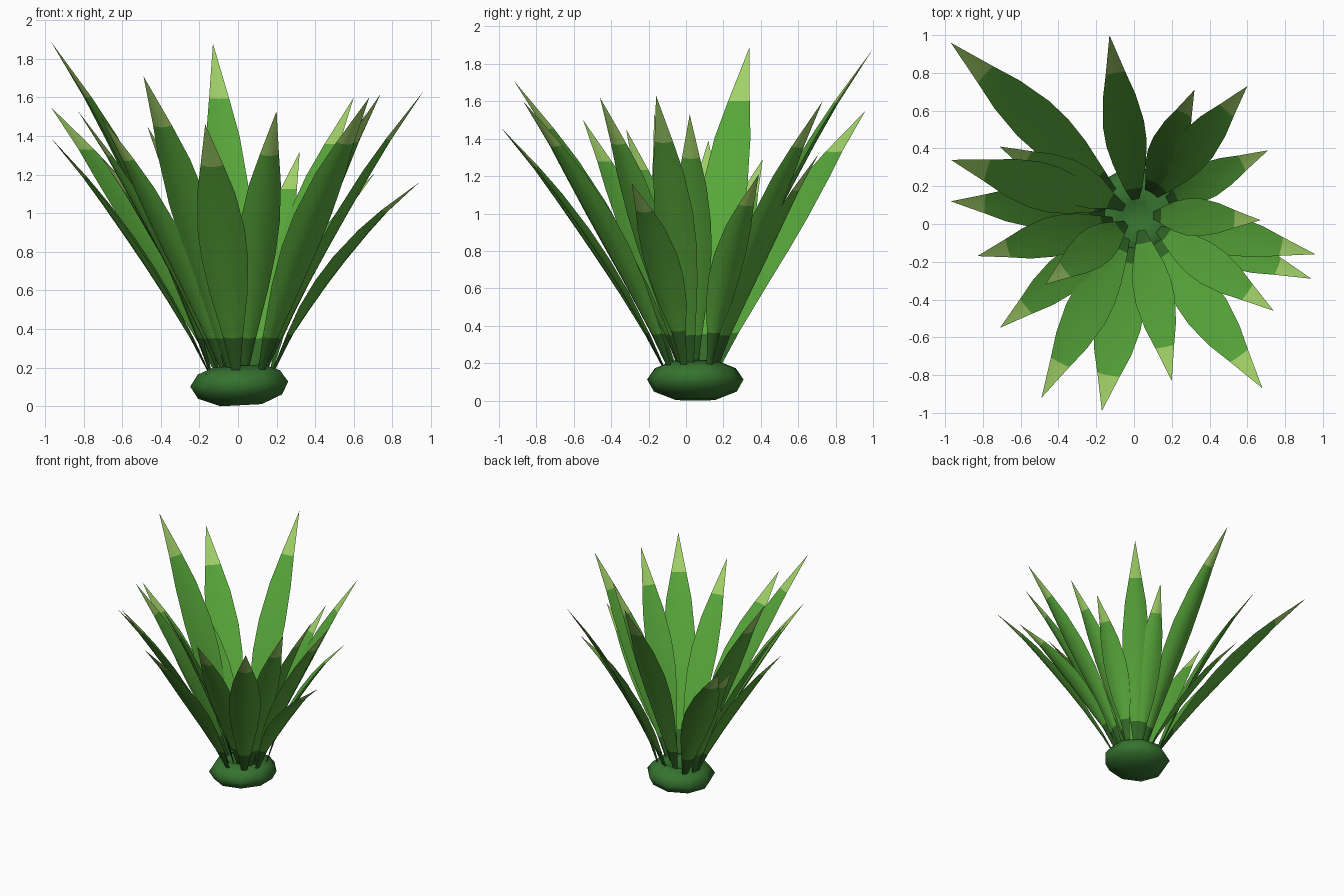
import bpy, bmesh, math
from mathutils import Vector

cube = bpy.data.objects.get("Cube")
if cube:
    bpy.data.objects.remove(cube)


def material(name, rgb):
    m = bpy.data.materials.new(name)
    m.use_nodes = True
    colour = (*rgb, 1)
    m.diffuse_color = colour
    m.node_tree.nodes["Principled BSDF"].inputs["Base Color"].default_value = colour
    return m


LEAF = material("leaf green", (0.095, 0.38, 0.042))
DARK = material("dark leaf base", (0.032, 0.14, 0.02))
TIP = material("pale leaf tip", (0.36, 0.64, 0.14))
CORE = material("core green", (0.036, 0.17, 0.028))
CENTRE = Vector((0.02, 0.05, 0))


def finish(name, bm, mats, angle):
    bmesh.ops.remove_doubles(bm, verts=bm.verts, dist=0.0005)
    bmesh.ops.recalc_face_normals(bm, faces=bm.faces)
    me = bpy.data.meshes.new(name)
    bm.to_mesh(me)
    bm.free()
    for m in mats:
        me.materials.append(m)
    ob = bpy.data.objects.new(name, me)
    bpy.context.collection.objects.link(ob)
    bpy.ops.object.select_all(action='DESELECT')
    ob.select_set(True)
    bpy.context.view_layer.objects.active = ob
    bpy.ops.object.shade_smooth_by_angle(angle=math.radians(angle))
    return ob


def skin(bm, rings):
    """Bridge consecutive rings; returns the faces of each band."""
    bands = []
    for a, b in zip(rings, rings[1:]):
        n = len(a)
        bands.append([bm.faces.new((a[i], a[(i + 1) % n], b[(i + 1) % n], b[i]))
                      for i in range(n)])
    return bands


# Squat rounded core, slightly tilted
bm = bmesh.new()
rings = []
for r, z in ((0.11, 0.0), (0.225, 0.045), (0.262, 0.11), (0.22, 0.17), (0.13, 0.205), (0.07, 0.17)):
    rings.append([bm.verts.new((-r * math.cos(k * math.tau / 9), r * math.sin(k * math.tau / 9), z))
                  for k in range(9)])
skin(bm, rings)
bm.faces.new(rings[0])
bm.faces.new(rings[-1])
core = finish("core", bm, [CORE], 85)
core.location = CENTRE + Vector((0, 0, 0.005))
core.rotation_euler = (0, math.radians(-3), 0)

# Leaf cross-section (across, depth) in half widths: convex below, shallow above
SECTION = ((-1, 0), (-0.55, -0.22), (0, -0.32), (0.55, -0.22), (1, 0),
           (0.5, -0.04), (0, -0.06), (-0.5, -0.04))
# Half width along the leaf
PROFILE = ((0, 0.15), (0.14, 0.42), (0.3, 0.8), (0.43, 0.98), (0.55, 1.0),
           (0.7, 0.8), (0.82, 0.48), (1, 0.0))


def leaf(name, tip, root, bend, width):
    tip = Vector(tip)
    out = Vector((tip.x, tip.y, 0)) - CENTRE
    start = CENTRE + out.normalized() * root + Vector((0, 0, 0.165))
    chord = tip - start
    side = chord.cross(Vector((0, 0, 1))).normalized()
    ctrl = (start + tip) / 2 + side.cross(chord) * bend
    half = width / 2
    bm = bmesh.new()
    rings = []
    for i, (t, w) in enumerate(PROFILE):
        if i == 1:
            t = 0.175 / chord.z         # dark band ends at a common height
        p = start * (1 - t) ** 2 + ctrl * 2 * t * (1 - t) + tip * t * t
        d = (ctrl - start) * (1 - t) + (tip - ctrl) * t
        up = side.cross(d).normalized()
        rings.append([bm.verts.new(p + side * (u * w * half) + up * (v * w * half))
                      for u, v in SECTION])
    bands = skin(bm, rings)
    for f in bands[0]:
        f.material_index = 1
    for f in bands[-1]:
        f.material_index = 2
    bm.faces.new(rings[0]).material_index = 1
    finish(name, bm, [LEAF, DARK, TIP], 50)


# Whorls: root radius, arch, then each leaf's tip position and width
WHORLS = {
    "inner": (0.075, 0.09, (
        (0.67, 0.02, 1.53, 0.2), (-0.13, 1.0, 1.88, 0.22), (-0.71, 0.41, 1.29, 0.22),
        (-0.47, -0.32, 1.45, 0.21), (0.2, -0.83, 1.53, 0.21))),
    "middle": (0.12, 0.08, (
        (0.6, 0.73, 1.6, 0.21), (0.96, -0.16, 1.63, 0.21), (0.74, -0.46, 1.62, 0.21),
        (-0.49, -0.92, 1.71, 0.23), (-0.71, -0.55, 1.5, 0.21), (-0.83, -0.17, 1.53, 0.21),
        (0.32, 0.71, 1.32, 0.19))),
    "outer": (0.165, 0.09, (
        (-0.97, 0.96, 1.55, 0.25), (0.68, -0.87, 1.6, 0.24), (-0.17, -0.99, 1.46, 0.25),
        (-0.97, 0.12, 1.39, 0.21), (-0.97, 0.34, 1.89, 0.25))),
    "arching": (0.165, 0.15, ((0.71, 0.39, 1.21, 0.19), (0.94, -0.29, 1.16, 0.2))),
}
for whorl, (root, bend, leaves) in WHORLS.items():
    for i, (x, y, z, width) in enumerate(leaves):
        leaf(f"{whorl}_leaf_{i + 1}", (x, y, z), root, bend, width)
